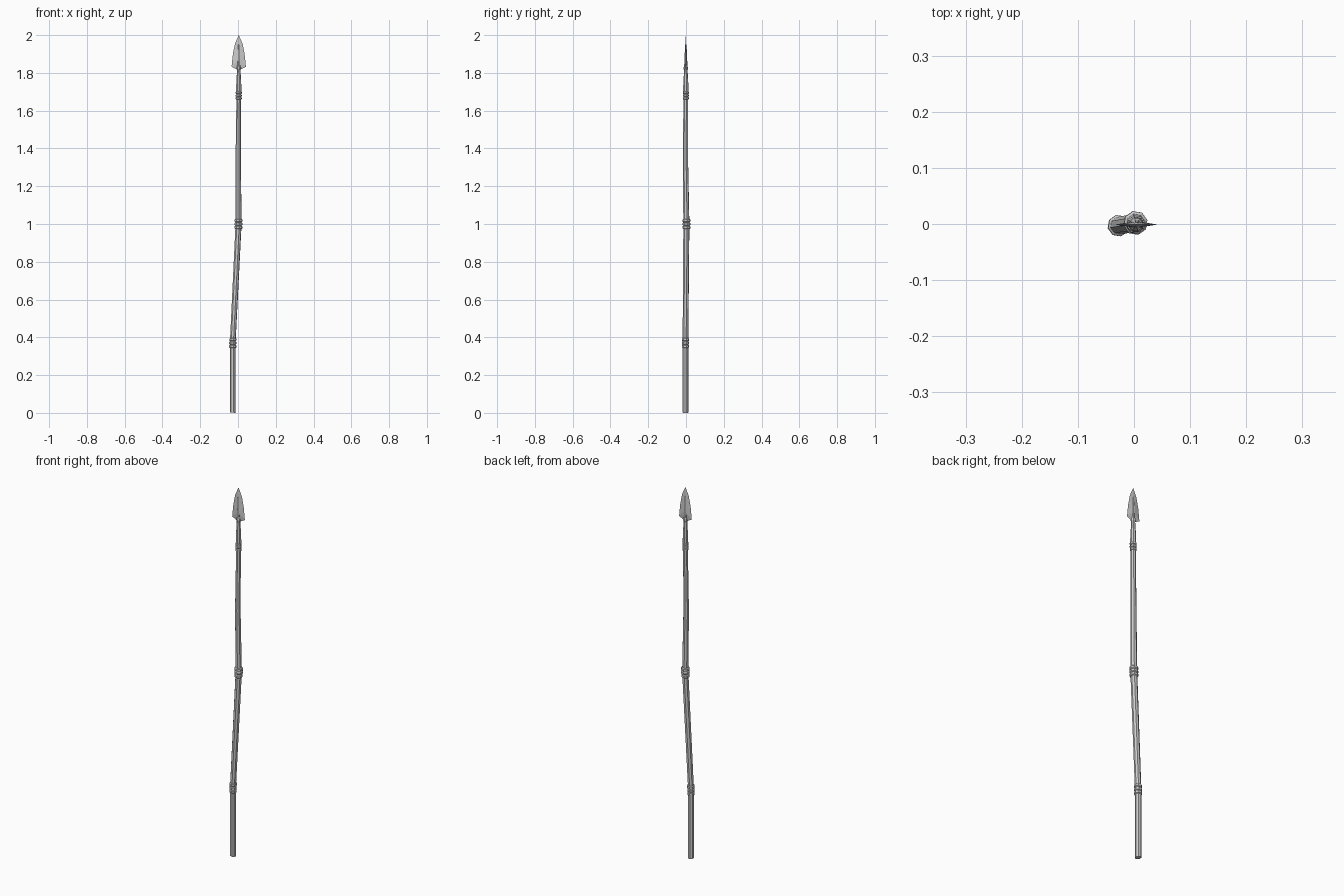
import bpy, bmesh
from math import cos, sin, tau
from mathutils import Vector

if "Cube" in bpy.data.objects:
    bpy.data.objects.remove(bpy.data.objects["Cube"])


def make(name, bm):
    bmesh.ops.recalc_face_normals(bm, faces=bm.faces)
    me = bpy.data.meshes.new(name)
    bm.to_mesh(me)
    bm.free()
    ob = bpy.data.objects.new(name, me)
    bpy.context.collection.objects.link(ob)
    return ob


def loft(name, stations, sides=8):
    """Flat-sided tube through (x, y, z, radius) stations, capped at both ends."""
    bm = bmesh.new()
    rings = []
    for x, y, z, r in stations:
        rings.append([bm.verts.new((x + r * cos(tau * (i + .3) / sides),
                                    y + r * sin(tau * (i + .3) / sides), z))
                      for i in range(sides)])
    for a, b in zip(rings, rings[1:]):
        for i in range(sides):
            j = (i + 1) % sides
            bm.faces.new((a[i], a[j], b[j], b[i]))
    bm.faces.new(rings[0])
    bm.faces.new(rings[-1])
    return make(name, bm)


# crooked wooden shaft
path = [(-.028, -.003, .003, .0155), (-.028, -.003, .37, .0155),
        (.003, .002, 1.0, .0165), (.001, -.003, 1.34, .0145),
        (.004, -.001, 1.68, .0125), (.004, -.001, 1.73, .012)]
shaft = loft("shaft", path)
for v in shaft.data.vertices[:8]:          # slightly slanted butt end
    v.co.z = .004 - .1 * (v.co.x + .028)
lowest = min(v.co.z for v in shaft.data.vertices[:8])
for v in shaft.data.vertices[:8]:
    v.co.z -= lowest


def binding(name, z, r, pitch):
    """Three cord loops wound round the shaft at height z."""
    for k in (-1, 0, 1):
        h = z + k * pitch
        for a, b in zip(path, path[1:]):
            if a[2] <= h <= b[2]:
                c = Vector(a).lerp(Vector(b), (h - a[2]) / (b[2] - a[2]))
        x, y, m = c.x, c.y, pitch * .5
        loft(f"{name}_{k + 2}", [(x, y, h - m, r - .005), (x, y, h - m * .55, r),
                                 (x, y, h + m * .55, r), (x, y, h + m, r - .005)])


# cord bindings
binding("lower_binding", .37, .0195, .018)
binding("middle_binding", 1.0, .0215, .018)
binding("upper_binding", 1.68, .0165, .015)

# metal socket running up into the blade as a tapering rib
cx, cy = .004, -.001
loft("socket", [(cx, cy, 1.70, .0145), (cx, cy, 1.735, .014), (cx, cy, 1.815, .0095),
                (cx, cy, 1.82, .012), (cx, cy, 1.83, .012), (cx, cy, 1.835, .009),
                (cx, cy, 1.95, .004)])

# thin barbed blade with a low central ridge
half = [(.004, 1.815), (.038, 1.833), (.031, 1.90), (.020, 1.955)]
outline = ([(cx, 2.0)] + [(cx - w, z) for w, z in reversed(half)]
           + [(cx + w, z) for w, z in half])
bm = bmesh.new()
edge = [bm.verts.new((x, cy, z)) for x, z in outline]
for s in (-1, 1):
    ridge = bm.verts.new((cx, cy + s * .006, 1.87))
    for i in range(len(edge)):
        bm.faces.new((edge[i], edge[(i + 1) % len(edge)], ridge))
make("blade", bm)
